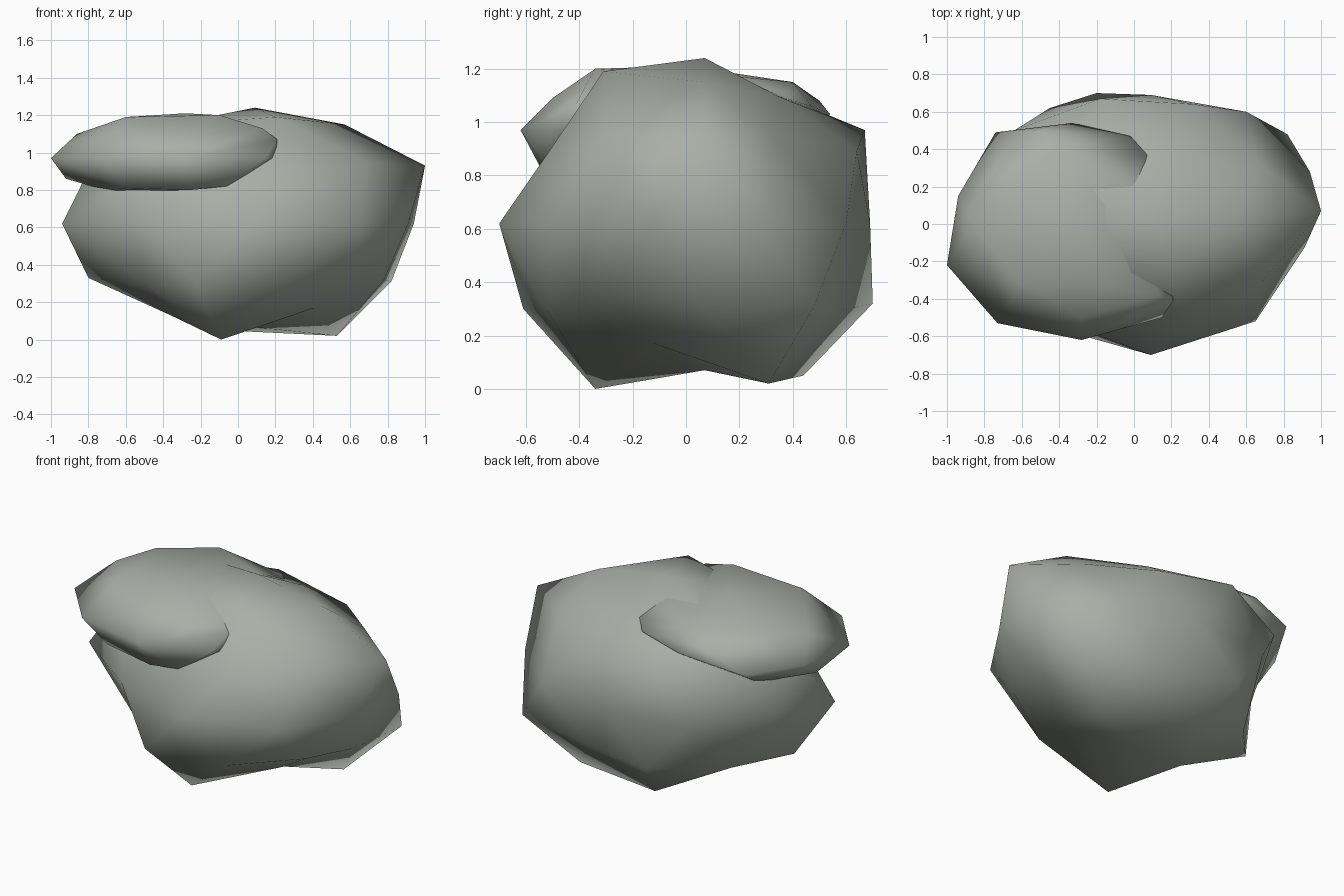
import bpy
import bmesh
from mathutils import Vector

if "Cube" in bpy.data.objects:
    bpy.data.objects.remove(bpy.data.objects["Cube"], do_unlink=True)

stone = bpy.data.materials.new("stone grey")
stone.use_nodes = True
colour = (0.4, 0.425, 0.385, 1.0)
stone.diffuse_color = colour
stone.node_tree.nodes["Principled BSDF"].inputs["Base Color"].default_value = colour


def finish(bm, name):
    """Turn a bmesh into a smooth shaded stone object."""
    bmesh.ops.recalc_face_normals(bm, faces=bm.faces[:])
    for face in bm.faces:
        face.smooth = True
    mesh = bpy.data.meshes.new(name)
    bm.to_mesh(mesh)
    bm.free()
    mesh.materials.append(stone)
    obj = bpy.data.objects.new(name, mesh)
    bpy.context.collection.objects.link(obj)
    return obj


def sculpted_rock(name, centre, radii, corners):
    """Coarse icosphere whose nearest vertices are pulled to the corners."""
    bm = bmesh.new()
    bmesh.ops.create_icosphere(bm, subdivisions=2, radius=1)
    centre, radii = Vector(centre), Vector(radii)
    free = {v: v.co.normalized() for v in bm.verts}
    for vert in bm.verts:
        vert.co = centre + vert.co * radii
    for corner in map(Vector, corners):
        offset = corner - centre
        aim = Vector([o / r for o, r in zip(offset, radii)]).normalized()
        best = max(free, key=lambda v: free[v].dot(aim))
        best.co = corner
        del free[best]
    return finish(bm, name)


def hull_rock(name, corners):
    """Chipped slab wrapped around its corner points."""
    bm = bmesh.new()
    for corner in corners:
        bm.verts.new(corner)
    hull = bmesh.ops.convex_hull(bm, input=bm.verts[:])
    inside = {g for g in hull["geom_interior"] if isinstance(g, bmesh.types.BMVert)}
    bmesh.ops.delete(bm, geom=list(inside), context="VERTS")
    return finish(bm, name)


# Large boulder
sculpted_rock("large_boulder", (0.03, 0.03, 0.62), (0.95, 0.68, 0.62), [
    # crown
    (0.09, 0.07, 1.24), (0.57, 0.07, 1.15), (0.2, -0.31, 1.19), (0.2, 0.36, 1.09),
    # shoulders
    (1, 0.07, 0.93), (0.32, 0.64, 0.89), (-0.18, 0.67, 0.97), (-0.64, 0.5, 0.88),
    (0.28, -0.52, 0.88), (-0.22, -0.43, 0.9), (-0.55, -0.35, 0.85), (0.66, 0.33, 0.95),
    # waist
    (0.94, 0.28, 0.62), (0.91, -0.13, 0.62), (0.65, -0.52, 0.62), (0.6, 0.6, 0.62),
    (0.09, -0.7, 0.62), (0.09, 0.69, 0.62), (-0.45, 0.62, 0.62), (-0.94, -0.16, 0.62),
    (-0.75, 0.16, 0.62), (-0.48, -0.49, 0.61),
    # lower sides
    (0.82, 0.48, 0.31), (-0.2, 0.7, 0.32), (-0.8, 0.05, 0.33), (-0.23, -0.61, 0.3),
    (0.67, -0.28, 0.35), (0.78, 0.05, 0.32), (-0.5, -0.31, 0.3), (-0.55, 0.33, 0.28),
    # underside, with a hollow between two feet
    (0.05, 0.07, 0.07), (-0.09, -0.34, 0), (0.53, 0.31, 0.02), (-0.36, -0.01, 0.13),
    (-0.09, 0.44, 0.05), (0.41, -0.12, 0.17),
])

# Flat stone leaning into the boulder's upper side
hull_rock("flat_stone", [
    # rim
    (-1, -0.22, 0.97), (-0.73, -0.53, 0.97), (-0.28, -0.62, 0.97), (0.15, -0.5, 0.97),
    (0.2, -0.42, 0.97), (0.21, -0.41, 1.07), (0.2, -0.1, 0.98), (0.07, 0.37, 1.09),
    (-0.02, 0.47, 1.06), (-0.33, 0.54, 1.03), (-0.74, 0.49, 0.98), (-0.94, 0.15, 0.97),
    # top
    (-0.6, -0.32, 1.19), (-0.72, 0.2, 1.14), (-0.28, 0, 1.21), (-0.1, -0.34, 1.2),
    (0.13, -0.38, 1.13), (0, 0.2, 1.17), (-0.86, 0, 1.1), (-0.41, 0.4, 1.15),
    (-0.5, 0.5, 1.08), (-0.28, -0.5, 1.09),
    # underside
    (-0.92, 0, 0.86), (-0.68, -0.2, 0.79), (-0.25, -0.53, 0.8), (-0.68, 0.25, 0.83),
    (-0.06, 0, 0.82), (-0.06, -0.52, 0.82), (-0.6, -0.46, 0.81),
])
